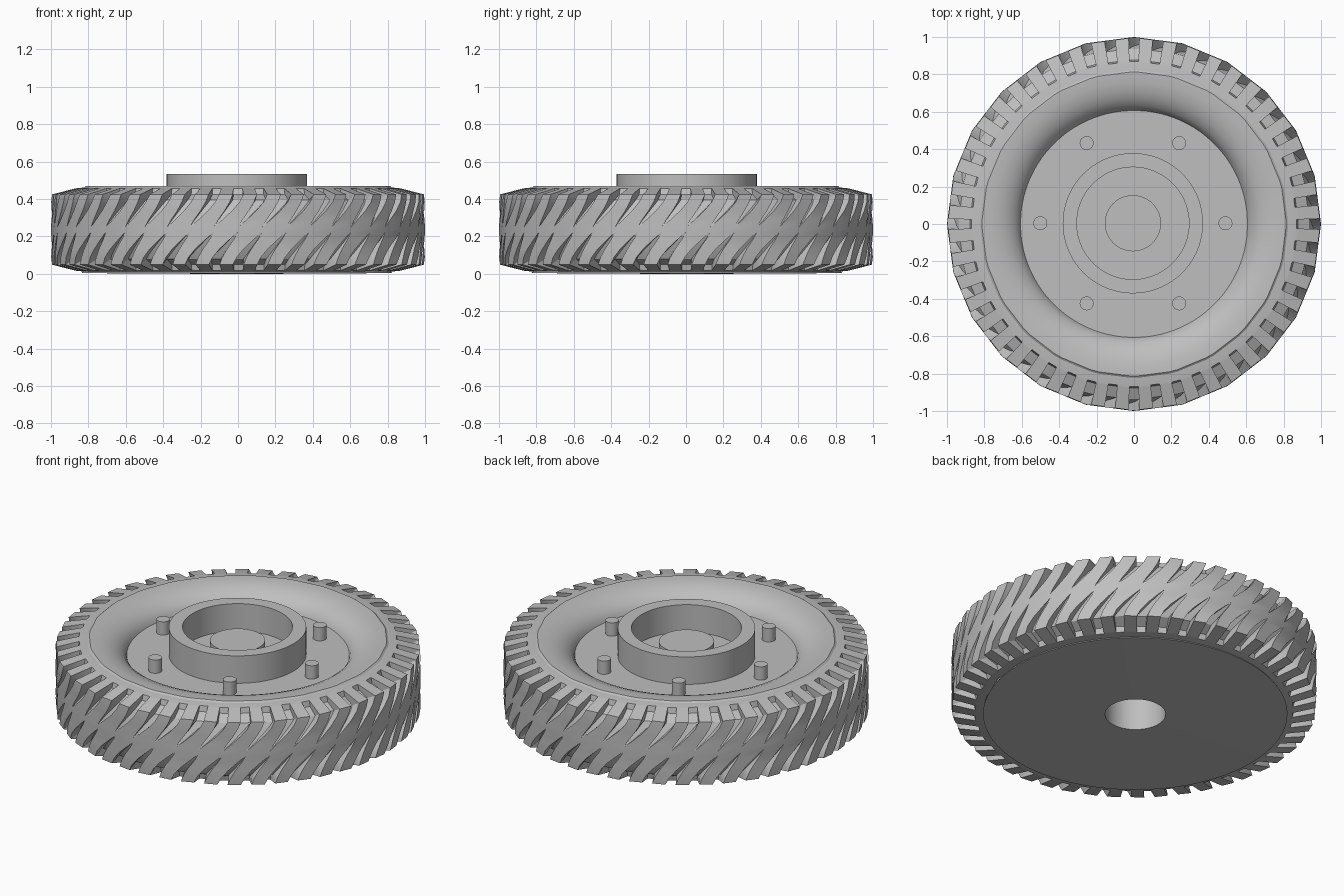
import bpy, bmesh
from math import pi, sin, cos, radians

if "Cube" in bpy.data.objects:
    bpy.data.objects.remove(bpy.data.objects["Cube"])

GREY = (0.52, 0.52, 0.52, 1)
mat = bpy.data.materials.new("plain grey")
mat.use_nodes = True
mat.diffuse_color = GREY
mat.node_tree.nodes["Principled BSDF"].inputs["Base Color"].default_value = GREY

CENTRE = (-0.006, 0.004)   # wheel axis


def finish(bm, name, angle=30):
    bmesh.ops.remove_doubles(bm, verts=bm.verts, dist=0.0002)
    bmesh.ops.recalc_face_normals(bm, faces=bm.faces)
    me = bpy.data.meshes.new(name)
    bm.to_mesh(me)
    bm.free()
    me.materials.append(mat)
    ob = bpy.data.objects.new(name, me)
    bpy.context.collection.objects.link(ob)
    bpy.ops.object.select_all(action='DESELECT')
    ob.select_set(True)
    bpy.context.view_layer.objects.active = ob
    bpy.ops.object.shade_smooth_by_angle(angle=radians(angle))
    return ob


def bridge(bm, rings, closed):
    n = len(rings[0])
    pairs = list(zip(rings, rings[1:]))
    if closed:
        pairs.append((rings[-1], rings[0]))
    for a, b in pairs:
        for i in range(n):
            j = (i + 1) % n
            bm.faces.new((a[i], a[j], b[j], b[i]))


def lathe(name, profile, steps, at=(0, 0)):
    bm = bmesh.new()
    rings = [[bm.verts.new((at[0] + r * cos(2 * pi * i / steps),
                            at[1] + r * sin(2 * pi * i / steps), z))
              for i in range(steps)] for r, z in profile]
    bridge(bm, rings, False)
    return finish(bm, name)


# Tyre: faceted body whose slanted grooves deepen from the crown to the shoulder
PITCHES, FACETS, HEIGHT, TIP = 48, 24, 0.474, 0.13
PITCH = 2 * pi / PITCHES
# lug radius, lug height, groove radius, groove height, groove width, slant
TREAD = [
    (1.0, 0.25, 1.0, 0.25, 0.0, TIP),
    (1.0, 0.29, 0.985, 0.29, 0.17, 0.095),
    (1.0, 0.34, 0.965, 0.34, 0.31, 0.05),
    (1.0, 0.385, 0.95, 0.375, 0.4, 0.018),
    (0.997, 0.425, 0.94, 0.395, 0.44, 0.0),
    (0.88, 0.455, 0.88, 0.425, 0.42, 0.0),
    (0.872, 0.457, 0.872, 0.457, 0.42, 0.0),
    (0.825, 0.462, 0.825, 0.462, 0.42, 0.0),
]
SIDEWALL = [(0.815, 0.47), (0.76, 0.468), (0.71, 0.457), (0.67, 0.44),
            (0.635, 0.415), (0.612, 0.385), (0.6, 0.35)]


def facet(angle):
    step = 2 * pi / FACETS
    return cos(step / 2) / cos(angle % step - step / 2)


def tread_ring(bm, station, lower):
    r, z, gr, gz, width, slant = station
    ring = []
    turn = slant - 2 * TIP if lower else -slant
    for p in range(PITCHES):
        for off, rad, hgt in ((-width / 2, r, z), (-width / 2, gr, gz),
                              (width / 2, gr, gz), (width / 2, r, z)):
            a = (p + off) * PITCH + turn
            rad *= facet(a)
            ring.append(bm.verts.new((rad * cos(a), rad * sin(a),
                                      HEIGHT - hgt if lower else hgt)))
    return ring


bm = bmesh.new()
rings = [tread_ring(bm, s, True) for s in reversed(TREAD)]
rings += [tread_ring(bm, s, False) for s in TREAD]
for r, z in SIDEWALL:
    ring = []
    for p in range(PITCHES):
        for off in (-0.21, -0.21, 0.21, 0.21):
            a = (p + off) * PITCH
            rr = r * facet(a) if r > 0.8 else r
            ring.append(bm.verts.new((rr * cos(a), rr * sin(a), z)))
    rings.append(ring)
bridge(bm, rings, True)
finish(bm, "tyre")

# Wheel: flat underside with axle bore, dished face, raised hub ring, axle stub
lathe("wheel_and_hub", [
    (0, 0.33), (0.165, 0.33), (0.165, 0), (0.83, 0.004), (0.82, 0.02),
    (0.63, 0.2), (0.62, 0.37), (0.375, 0.37), (0.375, 0.535), (0.3, 0.535),
    (0.3, 0.37), (0.15, 0.37), (0.15, 0.455), (0, 0.455)], 72, CENTRE)

# Six wheel studs
for k in range(6):
    a = k * pi / 3
    at = (CENTRE[0] + 0.495 * cos(a), CENTRE[1] + 0.495 * sin(a))
    lathe(f"wheel_stud_{k + 1}",
          [(0, 0.36), (0.037, 0.36), (0.037, 0.45), (0, 0.45)], 24, at)
